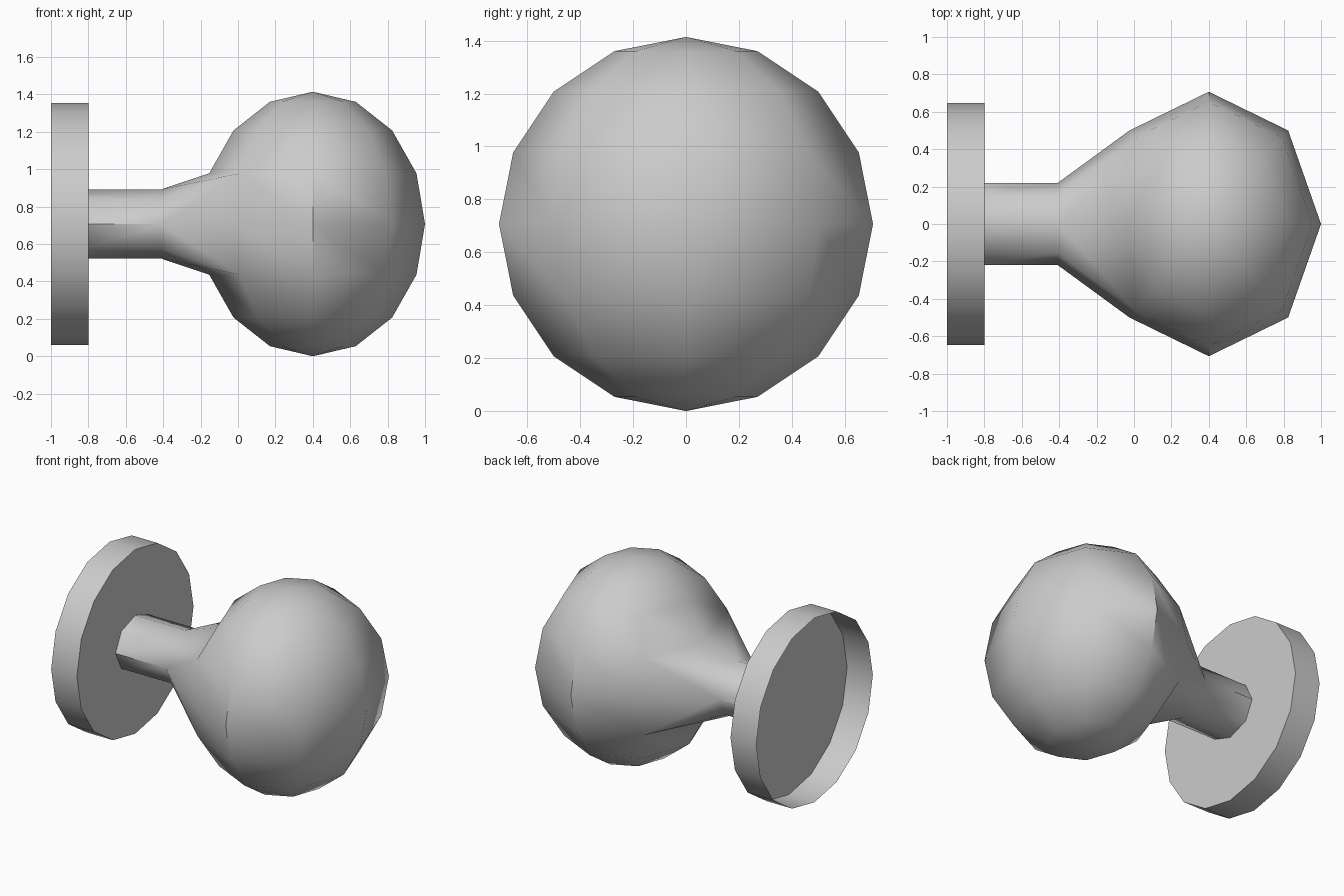
import bpy, bmesh, math

if "Cube" in bpy.data.objects:
    bpy.data.objects.remove(bpy.data.objects["Cube"])

CZ = 0.707


def ring(bm, x, ry, rz, n):
    return [bm.verts.new((x, ry * math.cos(2 * math.pi * i / n),
                          CZ + rz * math.sin(2 * math.pi * i / n))) for i in range(n)]


def finish(bm, name, recalc=True):
    if recalc:
        bmesh.ops.recalc_face_normals(bm, faces=bm.faces[:])
    mesh = bpy.data.meshes.new(name)
    bm.to_mesh(mesh)
    bm.free()
    ob = bpy.data.objects.new(name, mesh)
    bpy.context.collection.objects.link(ob)
    bpy.ops.object.select_all(action='DESELECT')
    ob.select_set(True)
    bpy.context.view_layer.objects.active = ob
    bpy.ops.object.shade_smooth_by_angle(angle=math.radians(50))
    return ob


# Round grip: flattened low-poly ball, opened where the neck leaves it
bm = bmesh.new()
bmesh.ops.create_uvsphere(bm, u_segments=8, v_segments=8, radius=1)
tip = min(bm.verts, key=lambda v: v.co.x)
bmesh.ops.delete(bm, geom=[tip], context='VERTS')
rim = {v for e in bm.edges if e.is_boundary for v in e.verts}
rim = sorted(rim, key=lambda v: (math.atan2(v.co.z, v.co.y) + 0.1) % (2 * math.pi))
for v in bm.verts:
    v.co = (0.4 + 0.6 * v.co.x, 0.707 * v.co.y, CZ + 0.707 * v.co.z)

# Neck: tapers from the ball opening to an eight-sided shaft
mid = ring(bm, -0.41, 0.218, 0.185, 8)
end = ring(bm, -0.8, 0.218, 0.185, 8)
for i in range(8):
    j = (i + 1) % 8
    m = i if i % 2 == 0 else j
    c = j if i % 2 == 0 else i
    bm.faces.new((rim[i], rim[j], mid[m]))
    bm.faces.new((mid[i], mid[j], rim[c]))
    bm.faces.new((mid[i], mid[j], end[j], end[i]))
finish(bm, "knob")

# Wall plate: shallow sixteen-sided cup, open at the back
bm = bmesh.new()
front = ring(bm, -0.8, 0.648, 0.648, 16)
back = ring(bm, -1.0, 0.648, 0.648, 16)
bm.faces.new(front)
for i in range(16):
    j = (i + 1) % 16
    bm.faces.new((front[j], front[i], back[i], back[j]))
finish(bm, "wall_plate", recalc=False)
